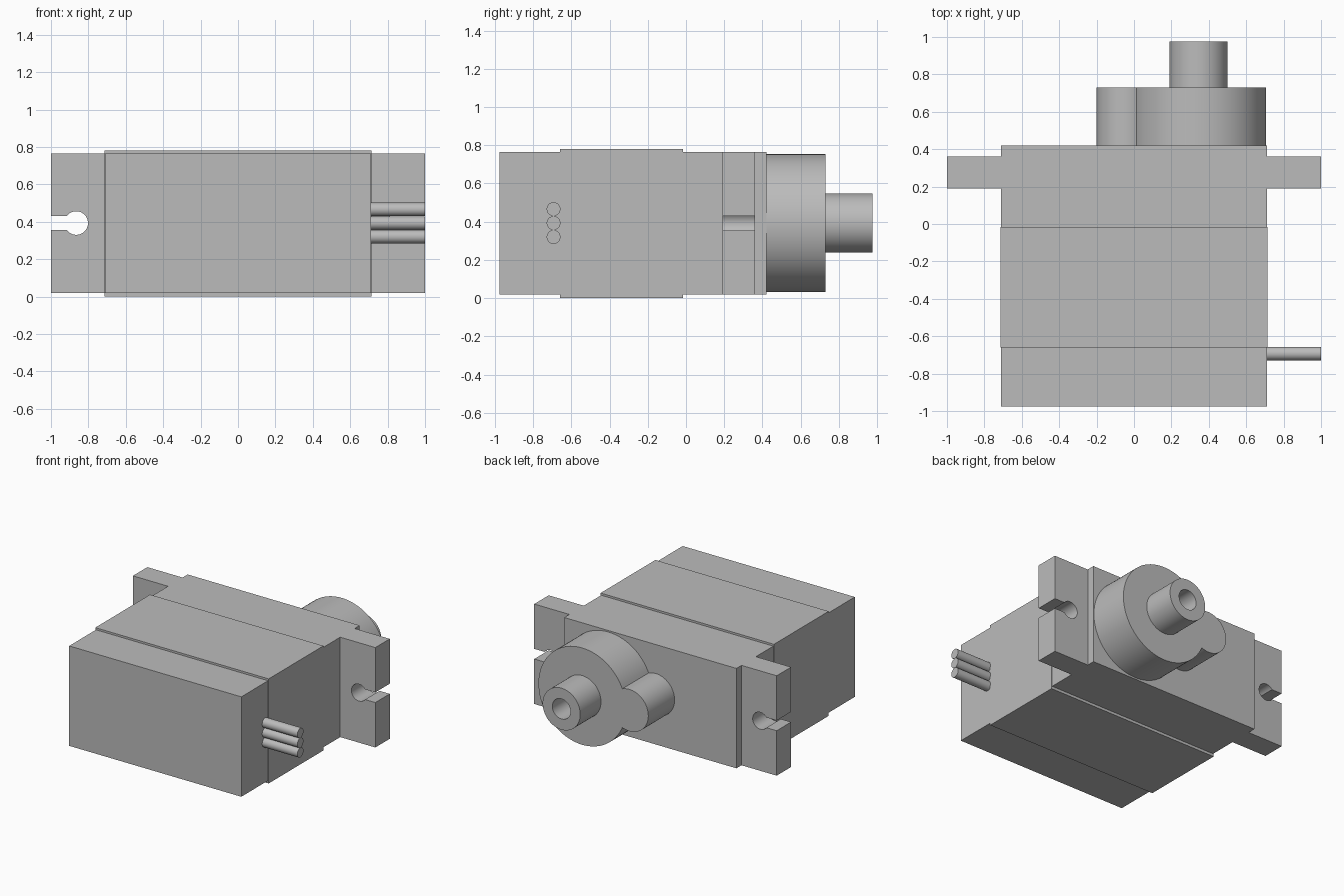
import bpy, bmesh, math

if "Cube" in bpy.data.objects:
    bpy.data.objects.remove(bpy.data.objects["Cube"])

grey = bpy.data.materials.new("plain_grey")
grey.diffuse_color = (0.5, 0.5, 0.5, 1)
grey.use_nodes = True
grey.node_tree.nodes["Principled BSDF"].inputs["Base Color"].default_value = grey.diffuse_color
ZC = 0.393  # height of the centre line


def finish(name, bm):
    bmesh.ops.recalc_face_normals(bm, faces=bm.faces)
    mesh = bpy.data.meshes.new(name)
    bm.to_mesh(mesh)
    bm.free()
    mesh.materials.append(grey)
    mesh.shade_smooth()
    mesh.set_sharp_from_angle(angle=math.radians(30))
    obj = bpy.data.objects.new(name, mesh)
    bpy.context.collection.objects.link(obj)
    return obj


def arc(cx, r, a0, a1, n):
    """Points on an arc in the x-z plane, centred on the centre line."""
    return [(cx + r * math.cos(a0 + (a1 - a0) * i / n),
             ZC + r * math.sin(a0 + (a1 - a0) * i / n)) for i in range(n + 1)]


def extrude_y(name, outline, y0, y1):
    bm = bmesh.new()
    face = bm.faces.new([bm.verts.new((x, y0, z)) for x, z in outline])
    ext = bmesh.ops.extrude_face_region(bm, geom=[face], use_keep_orig=True)
    verts = [v for v in ext["geom"] if isinstance(v, bmesh.types.BMVert)]
    bmesh.ops.translate(bm, verts=verts, vec=(0, y1 - y0, 0))
    return finish(name, bm)


def block(name, hx, z0, z1, y0, y1):
    return extrude_y(name, [(-hx, z0), (hx, z0), (hx, z1), (-hx, z1)], y0, y1)


# Three-piece case
block("rear_case", 0.71, 0.02, 0.765, -0.975, -0.66)
block("middle_case", 0.715, 0.0, 0.78, -0.66, -0.015)
block("front_case", 0.71, 0.02, 0.765, -0.015, 0.42)

# Mounting ears with keyhole slots
HOLE_R, SLOT = 0.063, 0.038
a = math.asin(SLOT / HOLE_R)
for side, label in ((1, "right"), (-1, "left")):
    keyhole = arc(0.865, HOLE_R, a, 2 * math.pi - a, 40)
    outline = ([(0.71, 0.02), (0.71, 0.765), (1, 0.765), (1, ZC + SLOT)]
               + keyhole + [(1, ZC - SLOT), (1, 0.02)])
    extrude_y(label + "_mounting_ear", [(side * x, z) for x, z in outline], 0.19, 0.36)

# Gear housing: large and small circles joined into one outline
R, CX, r, cx = 0.361, 0.345, 0.156, -0.044
d = CX - cx
ix = (d * d + r * r - R * R) / (2 * d)      # crossing, measured from small circle
h = math.sqrt(r * r - ix * ix)
big = math.atan2(h, ix - d)
small = math.atan2(h, ix)
outline = arc(CX, R, -big, big, 80) + arc(cx, r, small, 2 * math.pi - small, 48)[1:-1]
extrude_y("gear_housing", outline, 0.42, 0.73)

# Hollow output shaft, turned about the y axis
bm = bmesh.new()
profile = [(0, 0.73), (0.075, 0.73), (0.075, 0.975), (0.155, 0.975), (0.155, 0.73)]
pts = [bm.verts.new((CX + x, y, ZC)) for x, y in profile]
edges = [bm.edges.new(pair) for pair in zip(pts, pts[1:])]
bmesh.ops.spin(bm, geom=pts + edges, cent=(CX, 0, ZC), axis=(0, 1, 0),
               angle=2 * math.pi, steps=64)
bmesh.ops.remove_doubles(bm, verts=bm.verts, dist=1e-4)
finish("output_shaft", bm)

# Three cable wires
for i in range(3):
    wire = bmesh.new()
    bmesh.ops.create_cone(wire, cap_ends=True, segments=32, radius1=0.036,
                          radius2=0.036, depth=0.29)
    for v in wire.verts:
        x, y, z = v.co
        v.co = (0.855 + z, -0.693 + x, ZC + (i - 1) * 0.073 + y)
    finish(f"cable_wire_{i + 1}", wire)
